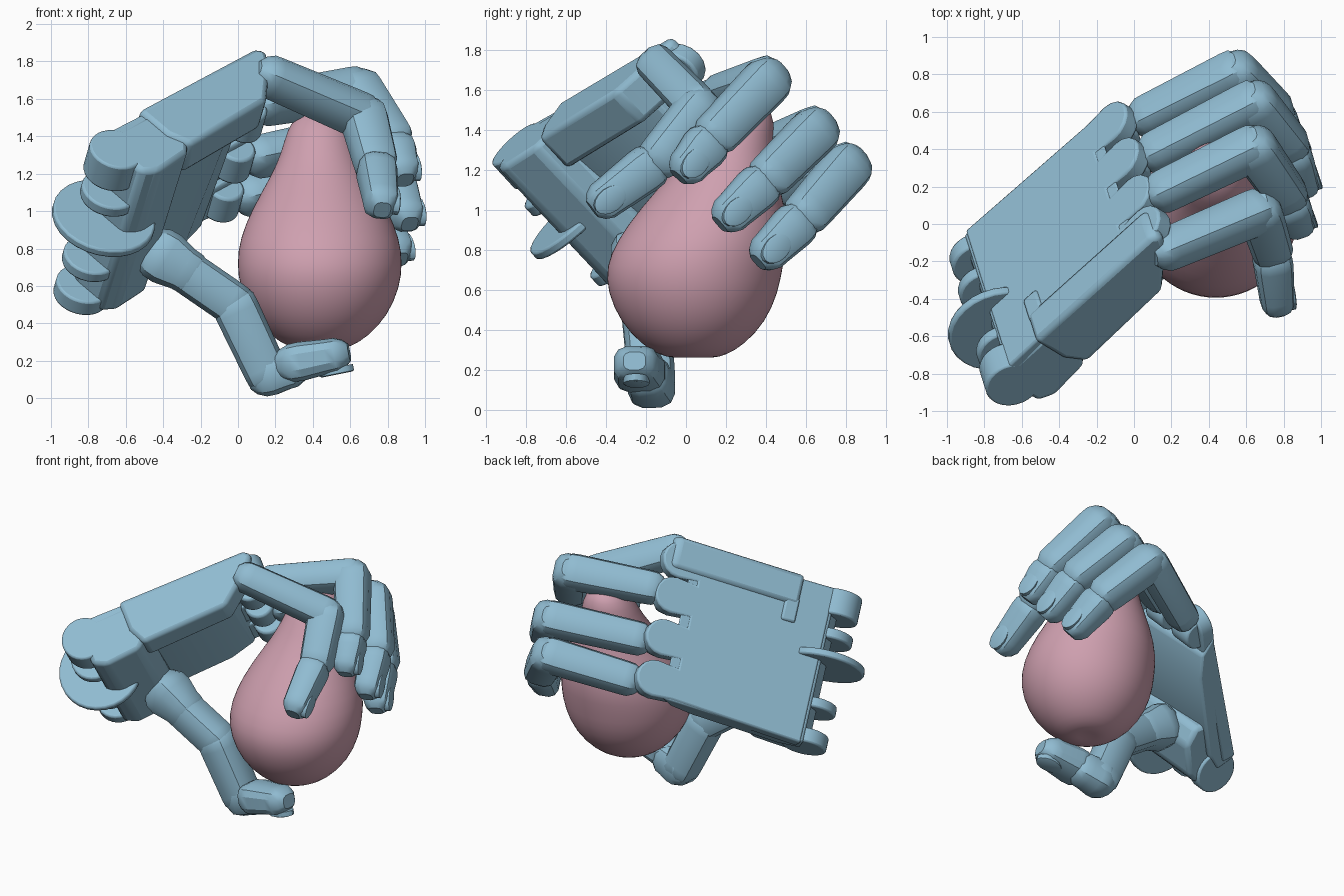
import bpy, bmesh, math
from mathutils import Vector, Matrix

cube = bpy.data.objects.get("Cube")
if cube:
    bpy.data.objects.remove(cube)


def material(name, rgb):
    m = bpy.data.materials.new(name)
    m.use_nodes = True
    m.diffuse_color = (*rgb, 1)
    m.node_tree.nodes["Principled BSDF"].inputs["Base Color"].default_value = (*rgb, 1)
    return m


BLUE = material("dusty blue", (0.28, 0.50, 0.64))
PINK = material("soft pink", (0.62, 0.35, 0.43))

# Hand frame: U runs from wrist to knuckles, V from index to little finger, N out of the back
U = Vector((0.69, 0.62, 0.37)).normalized()
N = U.cross(Vector((-0.2, 0.67, -0.715))).normalized()
V = N.cross(U)
FRAME = Matrix.Translation((-0.756, -0.837, 1.39)) @ Matrix((U, V, N)).transposed().to_4x4()


def finish(name, bm, mat, frame=None, bevel=0, angle=30):
    bmesh.ops.recalc_face_normals(bm, faces=bm.faces)
    mesh = bpy.data.meshes.new(name)
    bm.to_mesh(mesh)
    bm.free()
    ob = bpy.data.objects.new(name, mesh)
    bpy.context.collection.objects.link(ob)
    mesh.materials.append(mat)
    if frame:
        ob.matrix_world = frame
    if bevel:
        mod = ob.modifiers.new("soft edges", 'BEVEL')
        mod.width, mod.segments, mod.limit_method = bevel, 2, 'ANGLE'
    bpy.ops.object.select_all(action='DESELECT')
    ob.select_set(True)
    bpy.context.view_layer.objects.active = ob
    bpy.ops.object.shade_smooth_by_angle(angle=math.radians(angle))
    return ob


def loft(name, rings, mat=BLUE, **kw):
    bm = bmesh.new()
    rows = [[bm.verts.new(p) for p in ring] for ring in rings]
    for a, b in zip(rows, rows[1:]):
        for i in range(len(a)):
            j = (i + 1) % len(a)
            bm.faces.new((a[i], a[j], b[j], b[i]))
    bm.faces.new(rows[0])
    bm.faces.new(rows[-1])
    return finish(name, bm, mat, **kw)


def side_prism(name, profile, v0, v1, thin=1.0, bevel=0.015):
    """Side profile in (u, n), swept across the hand."""
    return loft(name, [[(u, v0, n) for u, n in profile],
                       [(u, v1, n * thin) for u, n in profile]], frame=FRAME, bevel=bevel)


def disc_profile(u, n, r, count=28):
    return [(u + r * math.cos(math.tau * k / count), n + r * math.sin(math.tau * k / count))
            for k in range(count)]


def segment(name, p0, p1, r0, r1, hinge, flat=1.0):
    """Rounded, slightly boxy finger bone."""
    p0, p1 = Vector(p0), Vector(p1)
    w = (p1 - p0).normalized()
    out = w.cross(hinge).normalized()
    side = out.cross(w)
    power = lambda c: math.copysign(abs(c) ** 0.68, c)
    steps = [(p0, r0, -0.75, 0.5), (p0, r0, -0.5, 0.78), (p0, r0, -0.1, 0.98), (p0, r0, 0.3, 1),
             (p1, r1, -0.3, 1), (p1, r1, 0.1, 0.98), (p1, r1, 0.5, 0.78), (p1, r1, 0.75, 0.5)]
    rings = []
    for p, r, along, scale in steps:
        ring = []
        for k in range(12):
            a = math.tau * (k + 0.5) / 12
            ring.append(p + w * along * r + (side * power(math.cos(a))
                        + out * power(math.sin(a)) * flat) * r * scale)
        rings.append(ring)
    return loft(name, rings)


def nail(name, p0, p1, r, hinge):
    """Thin oval plate on the outside of a finger tip."""
    p0, p1 = Vector(p0), Vector(p1)
    w = (p1 - p0).normalized()
    out = w.cross(hinge).normalized()
    side = out.cross(w)
    centre = p1 - w * r * 0.2
    rings = []
    for lift, size in ((0.6, 1), (0.92, 1), (0.97, 0.85)):
        rings.append([centre + out * r * lift + (w * math.cos(a) * 0.9 + side * math.sin(a) * 0.62) * r * size
                      for a in (math.tau * k / 16 for k in range(16))])
    loft(name, rings)


# Back plate with a rounded lobe over each knuckle
LOBES = (0.13, 0.38, 0.68, 0.97)
outline = [(0.12, 1.1), (0.12, 0.0)]
for c in LOBES:
    outline.append((1.05, c - 0.11))
    for k in range(9):
        a = math.pi * (k / 8 - 0.5)
        outline.append((1.19 + 0.13 * math.cos(a), c + 0.125 * math.sin(a)))
    outline.append((1.05, c + 0.11))
loft("back_plate", [[(u, v, n) for u, v in outline] for n in (-0.1, 0)], frame=FRAME, bevel=0.015)

# Palm body, thinner toward the little finger, and the full-depth heel at the wrist
palm = [(0.1, -0.01), (1.12, -0.01), (1.02, -0.18), (0.85, -0.25), (0.22, -0.29), (0.08, -0.22)]
side_prism("palm_body", palm, 0.03, 1.09, 0.65)
heel = [(0.12, -0.02), (0.42, -0.02), (0.46, -0.25), (0.36, -0.35), (0.12, -0.37), (0.03, -0.32), (0.03, -0.1)]
side_prism("palm_heel", heel, 0.0, 1.06, 0.95, 0.03)

# Index side block with its slanted knuckle end
index_block = [(0.34, 0.02), (1.24, 0.02), (1.28, -0.03), (1.22, -0.12), (1.0, -0.31), (0.4, -0.33), (0.34, -0.2)]
side_prism("index_block", index_block, -0.02, 0.2, 1.0, 0.03)
side_prism("index_block_latch", [(0.34, 0.015), (0.44, 0.015), (0.44, -0.1), (0.34, -0.1)], 0.15, 0.32)

# Knuckle bosses under the lobes
for i, c in enumerate(LOBES[1:]):
    side_prism("knuckle_boss_%d" % (i + 1), disc_profile(1.17, -0.1, 0.1), c - 0.09, c + 0.09)

# Wrist hinge lugs and the large centre disc: v start, v end, u, n, radius
LUGS = [("index_lug", 0.0, 0.18, 0.04, -0.12, 0.15), ("inner_lug", 0.27, 0.34, 0.04, -0.15, 0.155),
        ("centre_disc", 0.46, 0.51, 0.04, -0.16, 0.28), ("outer_lug", 0.76, 0.83, 0.04, -0.15, 0.15),
        ("little_lug", 0.98, 1.08, 0.05, -0.15, 0.15)]
for name, v0, v1, u, n, r in LUGS:
    side_prism("wrist_" + name, disc_profile(u, n, r), v0, v1, 1.0, 0.012)

# Fingers: knuckle, middle joint, end joint, tip
FINGERS = {
    "index": [(0.17, -0.14, 1.72), (0.67, 0.07, 1.505), (0.735, -0.13, 1.26), (0.765, -0.41, 1.05)],
    "middle": [(0.15, 0.17, 1.57), (0.64, 0.41, 1.65), (0.82, 0.15, 1.38), (0.875, 0.01, 1.22)],
    "ring": [(0.11, 0.38, 1.29), (0.64, 0.65, 1.40), (0.83, 0.42, 1.17), (0.90, 0.22, 0.98)],
    "little": [(0.06, 0.57, 1.08), (0.54, 0.81, 1.22), (0.75, 0.60, 0.98), (0.84, 0.41, 0.79)],
}
for name, pts in FINGERS.items():
    a, b, c, d = [Vector(p) for p in pts]
    segment(name + "_finger_base", a, b, 0.11, 0.118, V, 0.92)
    segment(name + "_finger_middle", b, c, 0.122, 0.114, V)
    tip_start = c + (d - c).normalized() * 0.07
    segment(name + "_finger_tip", tip_start, d, 0.114, 0.1, V, 0.92)
    nail(name + "_finger_nail", c, d, 0.1, V)

# Thumb curling under the fruit
HINGE = Vector((0, -1, 0))
segment("thumb_root", (-0.42, -0.23, 0.77), (-0.26, -0.23, 0.67), 0.15, 0.125, HINGE)
segment("thumb_base", (-0.34, -0.24, 0.72), (-0.02, -0.20, 0.50), 0.12, 0.12, HINGE)
segment("thumb_middle", (-0.02, -0.20, 0.50), (0.155, -0.17, 0.13), 0.125, 0.12, HINGE)
segment("thumb_joint", (0.145, -0.17, 0.125), (0.28, -0.19, 0.16), 0.12, 0.11, HINGE)
segment("thumb_tip", (0.30, -0.23, 0.19), (0.51, -0.25, 0.23), 0.13, 0.115, HINGE, 0.82)
nail("thumb_nail", (0.28, -0.23, 0.18), (0.53, -0.25, 0.23), 0.105, HINGE)

# Pear-shaped fruit, leaning back toward its neck: radius, height
PEAR = [(0.04, 0.268), (0.09, 0.258), (0.17, 0.275), (0.26, 0.33), (0.365, 0.44), (0.43, 0.59), (0.445, 0.72),
        (0.43, 0.85), (0.365, 1.01), (0.265, 1.18), (0.205, 1.31), (0.175, 1.44), (0.11, 1.53), (0.03, 1.55)]
rings = []
for r, z in PEAR:
    lean = 0.035 + 0.32 * max(0, z - 0.7)
    rings.append([(0.437 + r * math.cos(math.tau * k / 32), lean + r * math.sin(math.tau * k / 32), z)
                  for k in range(32)])
pear = loft("pear", rings, PINK, angle=60)
pear.modifiers.new("smooth", 'SUBSURF').levels = 1
